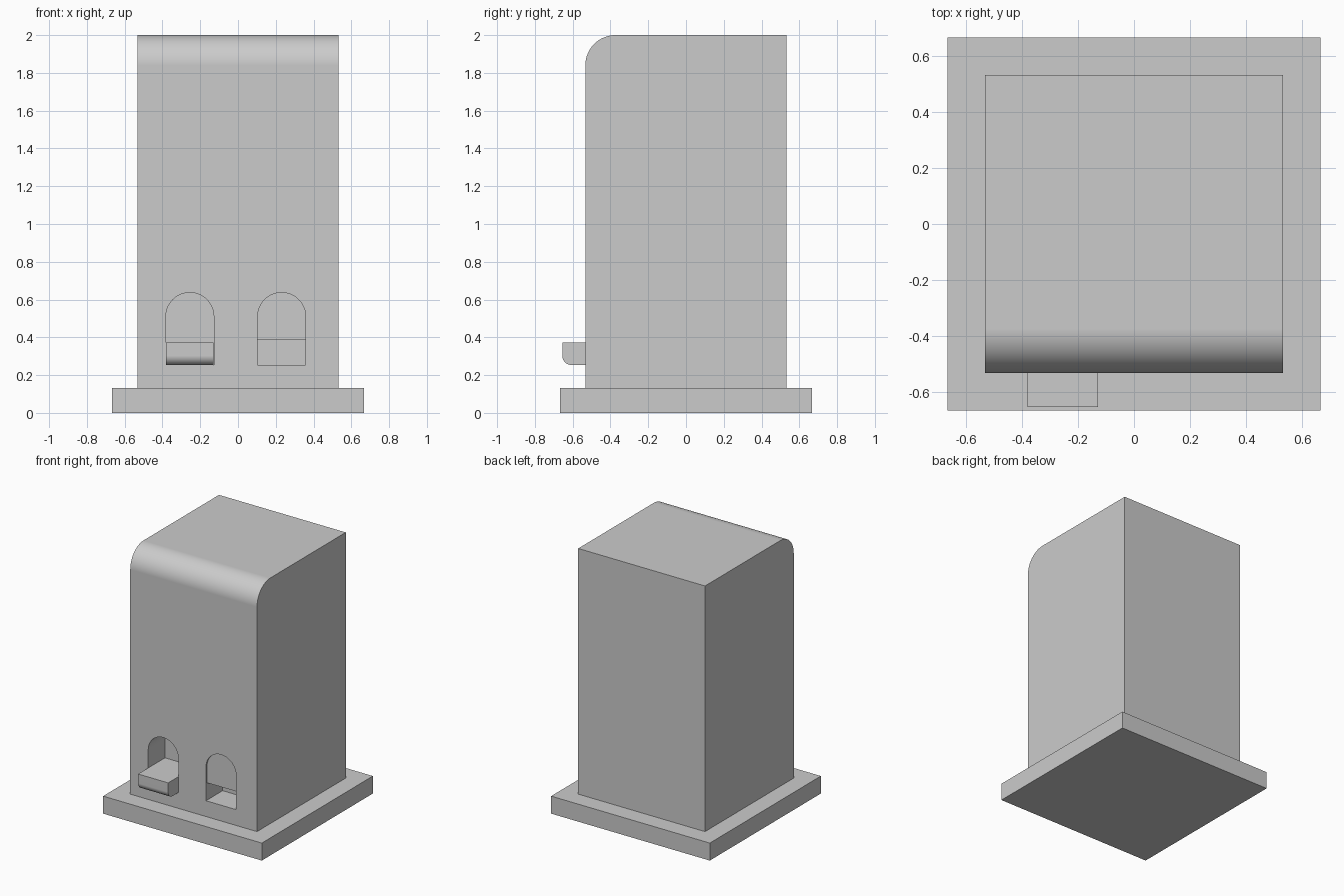
import bpy, bmesh, math
from mathutils import Vector

if "Cube" in bpy.data.objects:
    bpy.data.objects.remove(bpy.data.objects["Cube"])


def prism(name, pts, place, lo, hi):
    """Extrude a 2D profile between lo and hi; place maps (u, v, w) to xyz."""
    bm = bmesh.new()
    face = bm.faces.new([bm.verts.new(place(u, v, lo)) for u, v in pts])
    ext = bmesh.ops.extrude_face_region(bm, geom=[face])["geom"]
    shift = Vector(place(0, 0, hi)) - Vector(place(0, 0, lo))
    bmesh.ops.translate(bm, vec=shift,
                        verts=[e for e in ext if isinstance(e, bmesh.types.BMVert)])
    bmesh.ops.recalc_face_normals(bm, faces=bm.faces)
    mesh = bpy.data.meshes.new(name)
    bm.to_mesh(mesh)
    bm.free()
    ob = bpy.data.objects.new(name, mesh)
    bpy.context.collection.objects.link(ob)
    return ob


def along_x(u, v, w):
    return (w, u, v)


def along_y(u, v, w):
    return (u, w, v)


def along_z(u, v, w):
    return (u, v, w)


def arc(cx, cy, r, a0, a1, n):
    return [(cx + r * math.cos(math.radians(a0 + (a1 - a0) * i / n)),
             cy + r * math.sin(math.radians(a0 + (a1 - a0) * i / n))) for i in range(n + 1)]


def arch(cx, r, z0, z1):
    return [(cx - r, z0), (cx + r, z0)] + arc(cx, z1 - r, r, 0, 180, 24)


def smooth(ob):
    bpy.ops.object.select_all(action='DESELECT')
    ob.select_set(True)
    bpy.context.view_layer.objects.active = ob
    bpy.ops.object.shade_smooth_by_angle(angle=math.radians(30))
    wn = ob.modifiers.new("flat_face_normals", 'WEIGHTED_NORMAL')
    wn.keep_sharp = True


H, FRONT, DEPTH = 0.533, -0.533, 0.2
R, Z0, ZTOP = 0.127, 0.253, 0.637
LEFT, RIGHT = -0.255, 0.231

# base plinth
s = 0.667
prism("base_plinth", [(-s, -s), (s, -s), (s, s), (-s, s)], along_z, 0, 0.133)

# cabinet body with rounded top front edge
body = prism("cabinet_body",
             [(FRONT, 0.133), (H, 0.133), (H, 2.0)] + arc(FRONT + 0.16, 1.84, 0.16, 90, 180, 16),
             along_x, -H, H)

# two arched recesses cut in the front
for side, cx in (("left", LEFT), ("right", RIGHT)):
    cutter = prism(side + "_recess_cutter", arch(cx, R, Z0, ZTOP), along_y,
                   FRONT - 0.1, FRONT + DEPTH)
    cutter.hide_render = True
    mod = body.modifiers.new(side + "_recess", 'BOOLEAN')
    mod.operation, mod.solver, mod.object = 'DIFFERENCE', 'EXACT', cutter
    bpy.context.view_layer.objects.active = body
    bpy.ops.object.modifier_apply(modifier=mod.name)
    bpy.data.objects.remove(cutter)
smooth(body)

# dispensing tray, running from the recess out past the front
tray = prism("dispensing_tray",
             [(FRONT + DEPTH, Z0), (FRONT + DEPTH, 0.373), (-0.655, 0.373)]
             + arc(-0.605, Z0 + 0.05, 0.05, 180, 270, 10),
             along_x, LEFT - R + 0.001, LEFT + R - 0.001)
smooth(tray)

# return flap closing the upper part of the right recess
flap = prism("return_flap", arch(RIGHT, R, 0.385, ZTOP), along_y, FRONT + 0.012, FRONT + 0.035)
smooth(flap)
